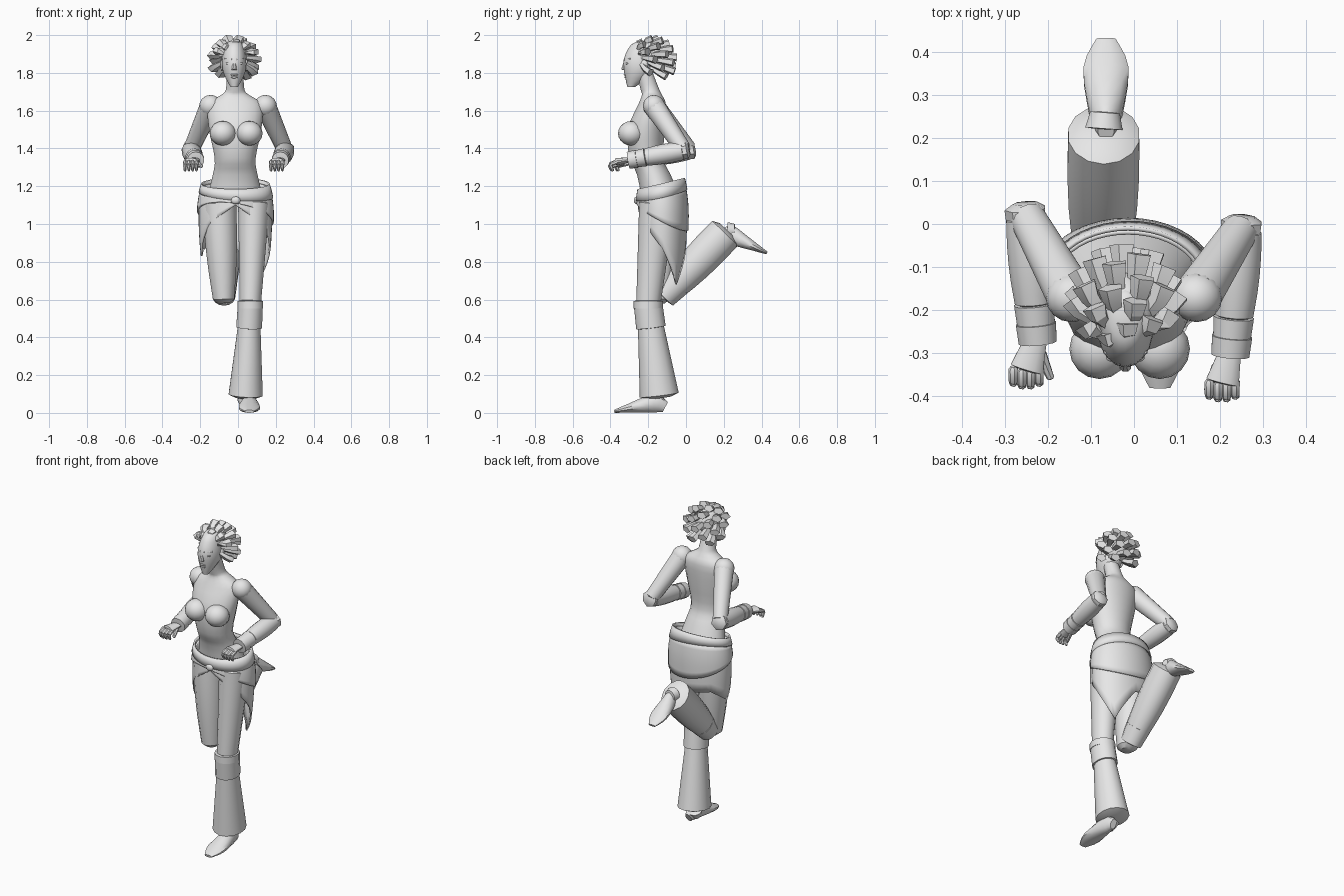
import bpy, bmesh, math
from mathutils import Vector, Matrix

if "Cube" in bpy.data.objects:
    bpy.data.objects.remove(bpy.data.objects["Cube"])

grey = 0.8
clay = bpy.data.materials.new("clay_grey")
clay.use_nodes = True
clay.diffuse_color = (grey, grey, grey, 1)
clay.node_tree.nodes["Principled BSDF"].inputs["Base Color"].default_value = clay.diffuse_color


def finish(name, bm, angle=40):
    """Turn a bmesh into a shaded object."""
    bmesh.ops.recalc_face_normals(bm, faces=bm.faces)
    mesh = bpy.data.meshes.new(name)
    bm.to_mesh(mesh)
    bm.free()
    part = bpy.data.objects.new(name, mesh)
    bpy.context.collection.objects.link(part)
    mesh.materials.append(clay)
    bpy.ops.object.select_all(action='DESELECT')
    part.select_set(True)
    bpy.context.view_layer.objects.active = part
    bpy.ops.object.shade_smooth_by_angle(angle=math.radians(angle))
    return part


def smooth(keys, steps=3):
    """Catmull-Rom curve through rows of values."""
    rows = [Vector(key) for key in keys]
    curve = []
    for i in range(len(rows) - 1):
        b, c = rows[i], rows[i + 1]
        start = (c - rows[max(i - 1, 0)]) / 2
        end = (rows[min(i + 2, len(rows) - 1)] - b) / 2
        for k in range(steps):
            t = k / steps
            ease = t * t * (3 - 2 * t)
            curve.append(b.lerp(c, ease) + start * t * (1 - t) ** 2 - end * t * t * (1 - t))
    return curve + [rows[-1]]


def loft(name, rings, sides=14, angle=40, level=False, sole=False, matrix=Matrix()):
    """Skin rings of (centre, width, depth), square to the path or level."""
    bm = bmesh.new()
    loops = []
    last = len(rings) - 1
    for i, (centre, width, depth) in enumerate(rings):
        along = (rings[min(i + 1, last)][0] - rings[max(i - 1, 0)][0]).normalized()
        if level:
            along = Vector((0, 0, 1))
        ref = Vector((0, 0, 1)) if abs(along.x) > 0.85 else Vector((1, 0, 0))
        u = (ref - along * ref.dot(along)).normalized()
        v = along.cross(u)
        loop = []
        for k in range(sides):
            turn = math.tau * (k + 0.5) / sides
            point = centre + u * width * math.cos(turn) + v * depth * math.sin(turn)
            if sole:
                point.z = max(point.z, 0)
            loop.append(bm.verts.new(point))
        loops.append(loop)
    for low, high in zip(loops, loops[1:]):
        for k in range(sides):
            n = (k + 1) % sides
            bm.faces.new((low[k], low[n], high[n], high[k]))
    bm.faces.new(loops[0])
    bm.faces.new(loops[-1])
    bm.transform(matrix)
    return finish(name, bm, angle)


def body(name, x, keys, sides):
    """Level smooth loft through keys of (y, z, width, depth)."""
    rings = [(Vector((x, y, z)), w, d) for y, z, w, d in smooth(keys)]
    loft(name, rings, sides, level=True)


def puff(name, start, end, first, final, swell=0.0, depth=1.0, sides=14, steps=8):
    """Tube with rounded ends and an optional swelling in the middle."""
    start, end = Vector(start), Vector(end)
    rings = []
    for i in range(steps + 1):
        t = (1 - math.cos(math.pi * i / steps)) / 2
        size = first + (final - first) * t + swell * math.sin(math.pi * t)
        if i in (0, steps):
            size *= 0.6
        rings.append((start.lerp(end, t), size, size * depth))
    loft(name, rings, sides)


def ball(name, centre, size, tilt=0):
    bm = bmesh.new()
    place = Matrix.Translation(centre) @ Matrix.Rotation(tilt, 4, 'X') @ Matrix.Diagonal((*size, 1))
    bmesh.ops.create_uvsphere(bm, u_segments=16, v_segments=10, radius=1, matrix=place)
    finish(name, bm)


# Torso with neck
body("torso", -.015, [(-.12, 1.1, .16, .11), (-.17, 1.26, .12, .09), (-.21, 1.35, .11, .09),
                      (-.21, 1.5, .14, .1), (-.18, 1.63, .145, .075), (-.18, 1.68, .08, .055),
                      (-.19, 1.71, .05, .05), (-.22, 1.8, .045, .045)], 20)
for side, x in (("right", -.08), ("left", .06)):
    ball(side + "_breast", (x, -.29, 1.48), (.07, .07, .065))

# Head and face
mid = -.02
body("head", mid, [(-.29, 1.725, .02, .02), (-.25, 1.8, .058, .077), (-.24, 1.87, .064, .09),
                   (-.22, 1.95, .047, .07), (-.21, 1.97, .015, .02)], 18)
puff("nose", (mid, -.32, 1.87), (mid, -.33, 1.815), .006, .015, sides=8)
ball("upper_lip", (mid, -.318, 1.79), (.02, .012, .006))
ball("lower_lip", (mid, -.314, 1.777), (.02, .012, .007))
for side, s in (("right", -1), ("left", 1)):
    ball(side + "_eye", (mid + s * .03, -.31, 1.85), (.015, .01, .007))
    puff(side + "_brow", (mid + s * .01, -.325, 1.87), (mid + s * .05, -.295, 1.875), .006, .005, sides=8)
    ball(side + "_ear", (mid + s * .064, -.22, 1.84), (.01, .02, .03))

# Hair: scalp cap and chunky locks swept back, spread by the golden angle
ball("hair_cap", (mid, -.2, 1.89), (.073, .09, .078), -.3)
crown = Vector((mid, -.19, 1.865))
swept = Vector((0, -.045, .012))
count = 46
for i in range(count):
    z = 1 - 2 * (i + .5) / count
    flat = math.sqrt(1 - z * z)
    turn = i * math.pi * (3 - math.sqrt(5))
    out = Vector((flat * math.cos(turn), flat * math.sin(turn), z))
    on_face = out.y < -.1 and out.z < .25
    on_neck = out.z < -.75 or (out.y < .2 and out.z < -.55)
    if on_face or on_neck or out.y < -.75:
        continue
    root = crown + out * .057 + swept
    tip = crown + out * (.122 + .01 * math.sin(i * 2.4)) - swept / 4
    bend = root.lerp(tip, .55) + out * .012
    loft("hair_lock_%d" % i, [(root, .012, .012), (bend, .024, .019), (tip, .031, .022)], 5, 25)

# Arms, forearm sleeves, cuffs and hands
for side, s, back, hand in (("right", -1, .03, .25), ("left", 1, 0, .205)):
    shoulder = Vector((s * .145, -.17, 1.625))
    elbow = Vector((s * .25, back - .01, 1.39))
    wrist = Vector((s * .225, back - .29, 1.34))
    knuckle = Vector((s * hand, back - .37, 1.33))
    ball(side + "_shoulder", shoulder, (.06, .058, .058))
    puff(side + "_upper_arm", shoulder, elbow, .057, .042)
    puff(side + "_elbow_flare", elbow.lerp(wrist, -.1), elbow.lerp(wrist, .2), .05, .046, sides=7, steps=4)
    puff(side + "_forearm_sleeve", elbow, elbow.lerp(wrist, .75), .048, .045, swell=.006)
    for k in range(2):
        t = .73 + k * .16
        puff(side + "_cuff_%d" % k, elbow.lerp(wrist, t), elbow.lerp(wrist, t + .17), .048, .045)
    puff(side + "_palm", wrist, knuckle, .025, .04, depth=.5)
    for f in range(4):
        base = knuckle + Vector((s * (.03 - f * .02), abs(f - 1.5) * .006, 0))
        joint = base + Vector((0, -.04, -.015))
        puff(side + "_finger_%d" % f, base, joint, .012, .011, sides=7, steps=4)
        puff(side + "_fingertip_%d" % f, joint, joint + Vector((0, .015, -.035)), .011, .007, sides=7, steps=4)
    thumb = wrist.lerp(knuckle, .5) - Vector((s * .02, 0, .01))
    puff(side + "_thumb", thumb, thumb + Vector((-s * .025, -.06, -.02)), .015, .009, sides=7)

# Left leg stands, right leg is bent back at the knee
left_knee, left_heel = Vector((.065, -.2, .57)), Vector((.04, -.14, .08))
right_knee, right_heel = Vector((-.075, -.15, .58)), Vector((-.07, .22, .965))
puff("left_thigh", (.085, -.15, 1.13), left_knee, .087, .057, depth=1.12)
puff("right_thigh", (-.1, -.14, 1.13), right_knee, .092, .055, swell=.01, depth=1.1)
puff("left_gaiter", left_knee.lerp(left_heel, .2), left_heel, .06, .094, depth=1.12)
puff("right_gaiter", right_knee.lerp(right_heel, .08), right_heel, .055, .084, swell=.012, depth=1.12)
puff("left_knee_rim", left_knee + Vector((0, 0, .025)), left_knee - Vector((0, 0, .02)), .07, .07, depth=1.1)
puff("left_knee_band", left_knee, left_knee.lerp(left_heel, .25), .068, .07, depth=1.12)
puff("right_knee_band", right_knee.lerp(right_heel, .08), right_knee.lerp(right_heel, .28), .06, .07, depth=1.1)
puff("left_ankle", left_heel, (.055, -.17, .03), .045, .035)
puff("right_ankle", right_heel, (-.067, .26, .965), .045, .035)

# Shoes with flat soles, built along -y from the heel
shoe = [(Vector((0, y, h)), w, h) for y, w, h in smooth(
    [(0, .02, .03), (-.06, .04, .05), (-.19, .058, .025), (-.27, .025, .008)])]
loft("left_shoe", shoe, 12, sole=True, matrix=Matrix.Translation((.06, -.11, 0)))
kick = Matrix.Translation((-.065, .235, 1.01)) @ Matrix.Rotation(2.47, 4, 'X') @ Matrix.Scale(.94, 4)
loft("right_shoe", shoe, 12, sole=True, matrix=kick)


def wrap(name, top, hem, offset, columns=40, rows=6):
    """Cloth around the hips; turn is zero at the front, positive towards +x."""
    bm = bmesh.new()
    grid = []
    for k in range(columns):
        turn = math.tau * k / columns - math.pi
        column = []
        for j in range(rows + 1):
            z = top(turn) + (hem(turn) - top(turn)) * j / rows
            rise = z - 1.05
            width = .195 - rise * rise * (1 if rise > 0 else .25)
            x = -.014 + (width + offset) * math.sin(turn)
            y = -.125 - (width * .67 + offset) * math.cos(turn)
            column.append(bm.verts.new((x, y, z)))
        grid.append(column)
    for k in range(columns):
        a, b = grid[k], grid[(k + 1) % columns]
        for j in range(rows):
            bm.faces.new((a[j], b[j], b[j + 1], a[j + 1]))
    cloth = finish(name, bm, 30)
    cloth.modifiers.new("thickness", 'SOLIDIFY').thickness = .01


# Skirt with hanging points, a sash over it and a waistband
points = [.88, .9, .83, 1, 1.1, 1, .87, .68, .88]


def skirt_hem(turn):
    place = (turn / math.pi + 1) * 4
    i = min(int(place), 7)
    return points[i] + (points[i + 1] - points[i]) * (place - i)


def waist(turn):
    return 1.215 - .03 * math.cos(turn)


wrap("skirt", lambda turn: waist(turn) - .02, skirt_hem, 0)
wrap("hip_sash", lambda turn: waist(turn) - .05,
     lambda turn: 1.04 + .07 * math.cos(turn) - .03 * math.sin(turn), .009)
wrap("waistband", waist, lambda turn: waist(turn) - .06 - .015 * math.sin(turn), .014, rows=2)
ball("sash_knot", (-.012, -.262, 1.125), (.025, .014, .02))
